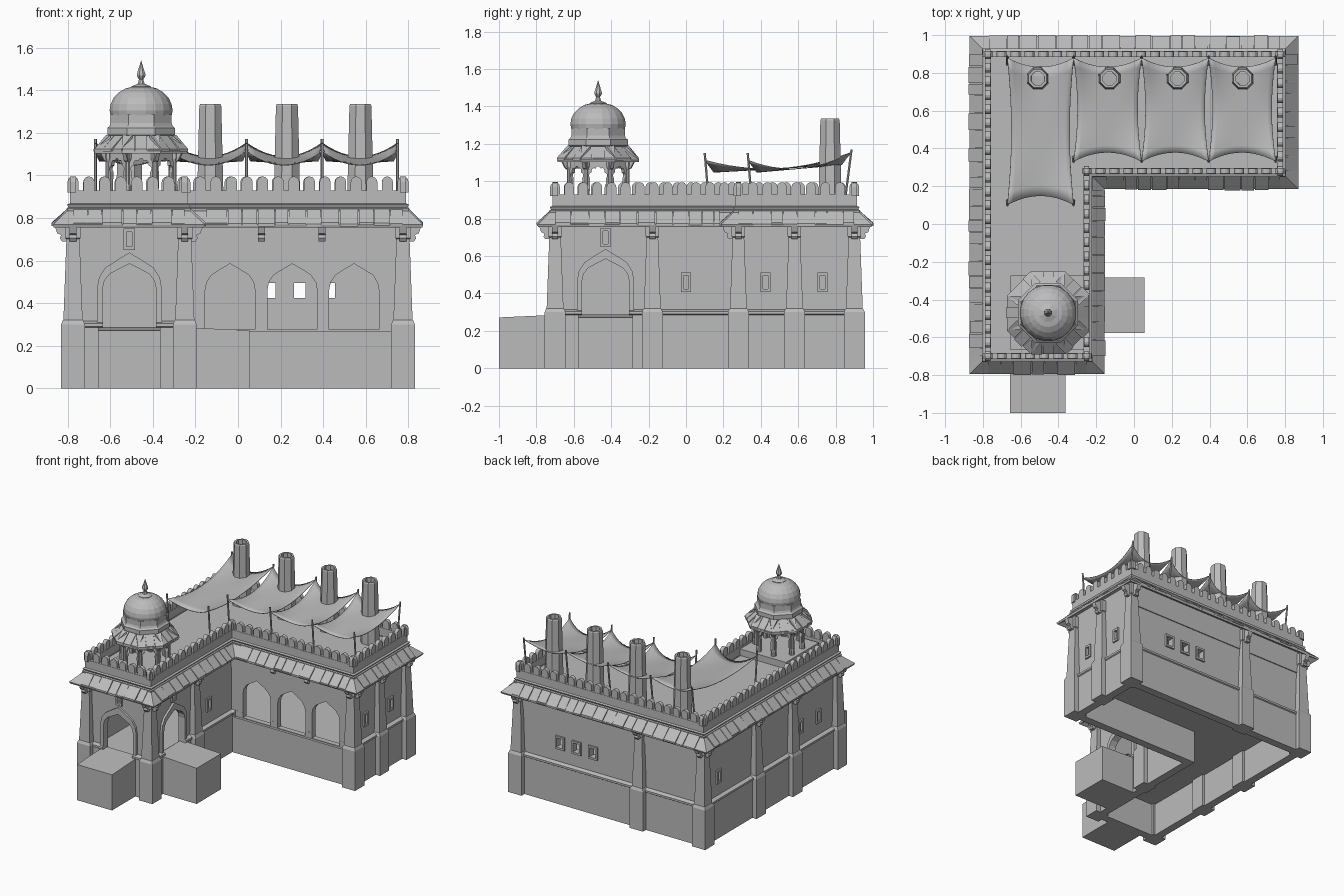
import bpy, bmesh, math, random
from mathutils import Vector, Matrix

random.seed(4)
cube = bpy.data.objects.get("Cube")
if cube:
    bpy.data.objects.remove(cube)

stone = bpy.data.materials.new("grey_stone")
stone.use_nodes = True
stone.diffuse_color = (0.5, 0.5, 0.5, 1)
stone.node_tree.nodes["Principled BSDF"].inputs["Base Color"].default_value = (0.5, 0.5, 0.5, 1)

parts = {}
FRONT, EAST, BACK, WEST = Vector((0, -1, 0)), Vector((1, 0, 0)), Vector((0, 1, 0)), Vector((-1, 0, 0))
UP = Vector((0, 0, 1))

# Corners of the L-shaped plan, with the direction each one moves when offset
XW, XT, XE, YF, YT, YB = -0.775, -0.25, 0.775, -0.7, 0.28, 0.9
CORNERS = [(XW, YF, -1, -1), (XT, YF, 1, -1), (XT, YT, 1, -1),
           (XE, YT, 1, -1), (XE, YB, 1, 1), (XW, YB, -1, 1)]
NORMALS = [FRONT, EAST, FRONT, EAST, BACK, WEST]


def mesh(name):
    return parts.setdefault(name, bmesh.new()) if name not in parts else parts[name]


def plan(d):
    return [Vector((x + sx * d, y + sy * d, 0)) for x, y, sx, sy in CORNERS]


def frame(normal, origin):
    """Local x runs along the wall, y up, z outward."""
    m = Matrix((UP.cross(normal), UP, normal)).transposed().to_4x4()
    m.translation = origin
    return m


def at(normal, plane, pos):
    return frame(normal, Vector((pos, plane, 0)) if normal.y else Vector((plane, pos, 0)))


def prism(name, pts, m, lo, hi, sideways=False):
    """Extrude an outline outward, or along the wall when sideways."""
    bm = mesh(name)
    place = (lambda a, b, c: m @ Vector((c, b, a))) if sideways else (lambda a, b, c: m @ Vector((a, b, c)))
    rows = [[bm.verts.new(place(a, b, c)) for a, b in pts] for c in (lo, hi)]
    bm.faces.new(rows[0])
    bm.faces.new(rows[1])
    for i in range(len(pts)):
        j = (i + 1) % len(pts)
        bm.faces.new((rows[0][i], rows[0][j], rows[1][j], rows[1][i]))


def loft(name, loops, wrap=True):
    """Join equal closed loops of points."""
    bm = mesh(name)
    rows = [[bm.verts.new(p) for p in loop] for loop in loops]
    for k in range(len(rows) if wrap else len(rows) - 1):
        a, b = rows[k], rows[(k + 1) % len(rows)]
        for i in range(len(a)):
            j = (i + 1) % len(a)
            bm.faces.new((a[i], a[j], b[j], b[i]))


def course(name, profile):
    loft(name, [[p + UP * z for p in plan(d)] for d, z in profile])


def surround(name, inner, outer, m, lo, hi):
    loft(name, [[m @ Vector((a, b, c)) for a, b in pts]
                for pts, c in ((inner, lo), (inner, hi), (outer, hi), (outer, lo))])


def turned(name, profile, sides, x, y):
    ring = [2 * math.pi * (i + 0.5) / sides for i in range(sides)]
    loft(name, [[Vector((x + max(r, 0.0005) * math.cos(a), y + max(r, 0.0005) * math.sin(a), z))
                 for a in ring] for r, z in profile], wrap=False)


def rect(w, lo, hi):
    return [(-w, lo), (w, lo), (w, hi), (-w, hi)]


def arch(w, sill, spring, apex):
    h = apex - spring
    right = [(w, sill), (w, spring), (w * 0.94, spring + h * 0.3), (w * 0.75, spring + h * 0.57),
             (w * 0.4, spring + h * 0.78), (w * 0.14, spring + h * 0.92)]
    return right + [(0, apex)] + [(-a, b) for a, b in reversed(right)]


# Walls, plinth, cornice, parapet and eaves
course("walls", [(-0.04, 0), (0, 0), (0, 0.85), (-0.04, 0.85)])
course("plinth", [(-0.03, 0), (0.02, 0), (0.02, 0.285), (0.028, 0.29), (0.028, 0.305), (0.003, 0.315), (-0.03, 0.315)])
course("cornice", [(-0.02, 0.82), (0.025, 0.82), (0.03, 0.845), (0.022, 0.85), (0.028, 0.862), (0.01, 0.87), (-0.02, 0.87)])
course("parapet", [(-0.017, 0.85), (0.015, 0.85), (0.015, 0.93), (-0.017, 0.93)])
course("eaves", [(-0.01, 0.82), (0.09, 0.755), (0.095, 0.768), (0.02, 0.84), (-0.01, 0.84)])
for name, lo, hi in (("floor", 0.25, 0.27), ("roof_deck", 0.84, 0.865)):
    prism(name, [p.xy for p in plan(-0.015)], Matrix(), lo, hi)

# Eave slabs and merlons along every side
corners = plan(0)
for i, normal in enumerate(NORMALS):
    start, end = corners[i], corners[(i + 1) % 6]
    length = (end - start).length
    m = frame(normal, start)
    u, stop = (0.1 if i == 2 else 0), length - (0.1 if i == 1 else 0)
    while u < stop - 0.03:
        w = min(random.uniform(0.06, 0.1), stop - u)
        d, z = random.uniform(0.09, 0.102), random.uniform(0.768, 0.776)
        prism("eave_slabs", [(0.02, 0.835), (d, z - 0.008), (d, z + 0.004), (0.02, 0.85)], m, u + 0.002, u + w - 0.002, True)
        u += w
    count = round(length / 0.073)
    for k in range(count + 1):
        c = length * k / count
        top = [(c + 0.026 * math.cos(a), 0.968 + 0.027 * math.sin(a))
               for a in (math.pi * s / 6 for s in range(7))]
        prism("merlons", [(c + 0.026, 0.92)] + top + [(c - 0.026, 0.92)], m, -0.015, 0.013)

# Doors and arcade openings
DOORS = [at(FRONT, YF, -0.51), at(EAST, XT, -0.43)]
for m in DOORS:
    prism("opening_cutter", arch(0.125, 0.28, 0.47, 0.585), m, -0.08, 0.08)
    surround("door_surrounds", arch(0.125, 0.28, 0.47, 0.585), arch(0.152, 0.28, 0.47, 0.638), m, -0.02, 0.016)
for x in (-0.037, 0.255, 0.545):
    prism("opening_cutter", arch(0.117, 0.275, 0.46, 0.585), at(FRONT, YT, x), -0.08, 0.08)
prism("ledge_cutter", [(-0.215, 0.27), (0.73, 0.27), (0.73, 0.4), (-0.215, 0.4)], at(FRONT, YT, 0), 0.001, 0.1)

# Windows: open ones at the back, recessed slits elsewhere
for x in (0.15, 0.29, 0.43):
    m = at(BACK, YB, x)
    prism("opening_cutter", rect(0.026, 0.425, 0.495), m, -0.08, 0.08)
    surround("window_frames", rect(0.026, 0.425, 0.495), rect(0.038, 0.41, 0.51), m, -0.02, 0.012)
slits = [at(EAST, XT, 0), at(EAST, XE, 0.425), at(EAST, XE, 0.73)]
slits += [at(WEST, XW, y) for y in (0.72, -0.27, -0.48)]
for m, rise in [(m, 0) for m in slits] + [(m, 0.24) for m in DOORS]:
    lo, hi = 0.425 + rise, 0.495 + rise
    prism("opening_cutter", rect(0.013, lo, hi), m, -0.025, 0.08)
    surround("window_frames", rect(0.013, lo, hi), rect(0.027, lo - 0.016, hi + 0.016), m, -0.02, 0.012)

# Shallow frieze on the long walls of the wing
prism("frieze", [(-0.25, 0.64), (0.76, 0.64), (0.76, 0.8), (-0.25, 0.8)], at(FRONT, YT, 0), -0.005, 0.007)
prism("frieze", rect(0.76, 0.64, 0.8), at(BACK, YB, 0), -0.005, 0.007)


# Tapered buttresses with scrolled brackets under the eaves
def bracket(m, d):
    prism("brackets", [(d - 0.01, 0.69), (d + 0.02, 0.69), (d + 0.03, 0.705), (d + 0.024, 0.72), (d + 0.042, 0.728),
                       (d + 0.055, 0.765), (d - 0.01, 0.79)], m, -0.016, 0.016, True)


BUTTRESSES = [(XW, YF, [FRONT, WEST]), (XT, YF, [FRONT, EAST]), (XE, YT, [FRONT, EAST]), (XE, YB, [BACK, EAST]),
              (XW, YB, [BACK, WEST]), (XT, -0.18, [EAST]), (XE, 0.58, [EAST]), (XT, YB, [BACK]),
              (XW, 0.28, [WEST]), (XW, -0.16, [WEST])]
SHAFT = [(0, 0), (0.056, 0), (0.056, 0.3), (0.048, 0.318), (0.045, 0.32), (0.031, 0.7), (0.036, 0.705), (0.036, 0.79), (0, 0.79)]
for x, y, sides in BUTTRESSES:
    turned("buttresses", [(r * math.sqrt(2), z) for r, z in SHAFT], 4, x, y)
    for normal in sides:
        bracket(frame(normal, Vector((x, y, 0))), 0.032)
for x in (0.11, 0.395):
    bracket(at(FRONT, YT, x), 0)

# Entrance blocks in front of the doors
for m, reach in zip(DOORS, (0.3, 0.305)):
    prism("entrance_blocks", [(-0.03, 0), (reach, 0), (reach, 0.272), (-0.03, 0.287)], m, -0.147, 0.147, True)

# Chimneys
for x in (-0.51, -0.13, 0.23, 0.575):
    turned("chimneys", [(0.068, 0.86), (0.056, 1.325), (0.052, 1.335), (0.038, 1.335), (0.036, 0.95), (0, 0.95)], 8, x, 0.77)


# Cloth awnings on thin leaning poles
def pole(x, y, lean, top):
    a, b = Vector((x, y - lean, 0.86)), Vector((x, y, top))
    ring = [Vector((math.cos(k * math.pi / 3), math.sin(k * math.pi / 3), 0)) * 0.007 for k in range(6)]
    loft("poles", [[p + r for r in ring] for p in (a, b)], wrap=False)


XS = [-0.67, -0.32, 0.04, 0.395, 0.75]
for k in range(4):
    x0, x1, y0, y1 = XS[k], XS[k + 1], (0.33 if k else 0.1), 0.88
    bm, n, grid = mesh("awnings"), 12, []
    for j in range(n + 1):
        row = []
        for i in range(n + 1):
            s, t = 2 * i / n - 1, 2 * j / n - 1
            x = (x0 + x1) / 2 + s * ((x1 - x0) / 2 - 0.02 * (1 - t * t))
            y = (y0 + y1) / 2 + t * ((y1 - y0) / 2 - 0.048 * (1 - s * s))
            z = 1.135 + 0.02 * t - 0.065 * (1 - s * s * t * t)
            row.append(bm.verts.new((x, y, z)))
        grid.append(row)
    for j in range(n):
        for i in range(n):
            bm.faces.new((grid[j][i], grid[j][i + 1], grid[j + 1][i + 1], grid[j + 1][i]))
for x in XS:
    pole(x, 0.885, 0.04, 1.17)
    pole(x, 0.1 if x < -0.5 else 0.33, -0.025, 1.15)
pole(XS[1], 0.1, -0.025, 1.15)

# Domed pavilion: platform, cusped arcade, eaves, dome and finial
CX, CY = -0.455, -0.47
turned("pavilion_platform", [(0.28, 0.86), (0.28, 0.915), (0, 0.915)], 4, CX, CY)
cusps = []
for s in range(31):
    a = math.pi * s / 30
    r = 0.84 + 0.16 * abs(math.sin(5 * a))
    cusps.append((0.05 * r * math.cos(a), 1.015 + 0.065 * r * math.sin(a)))
panel = [(0.068, 0.91), (0.068, 1.13), (-0.068, 1.13), (-0.068, 0.91), (-0.046, 0.91)] + cusps[::-1] + [(0.046, 0.91)]
for k in range(8):
    a = k * math.pi / 4
    normal = Vector((math.cos(a), math.sin(a), 0))
    m = frame(normal, Vector((CX, CY, 0)))
    prism("pavilion_arcade", panel, m, 0.142, 0.162)
    for c in (-0.06, 0, 0.06):
        d = random.uniform(0.208, 0.226)
        prism("pavilion_slabs", [(0.145, 1.175), (d, 1.112), (d, 1.124), (0.145, 1.19)], m, c - 0.028, c + 0.028, True)
    a += math.pi / 8
    corner = Vector((math.cos(a), math.sin(a), 0))
    m = frame(corner, Vector((CX, CY, 0)))
    x, y = (m.translation + corner * 0.168).xy
    turned("pavilion_columns", [(0.018, 0.91), (0.018, 0.95), (0.013, 0.96), (0.013, 1.06), (0.02, 1.08), (0.02, 1.12)], 8, x, y)
    prism("pavilion_brackets", [(0.17, 1.06), (0.19, 1.07), (0.215, 1.115), (0.17, 1.14)], m, -0.009, 0.009, True)
turned("pavilion_eaves", [(0.15, 1.13), (0.236, 1.102), (0.236, 1.115), (0.155, 1.185), (0.172, 1.19), (0.172, 1.222),
                          (0.16, 1.232), (0.155, 1.245), (0.155, 1.285), (0, 1.285)], 8, CX, CY)
turned("pavilion_ceiling", [(0.16, 1.13), (0, 1.13)], 8, CX, CY)
turned("dome", [(0.145, 1.28), (0.15, 1.305), (0.145, 1.335), (0.13, 1.365), (0.105, 1.39), (0.075, 1.408), (0.045, 1.415),
                (0, 1.42)], 20, CX, CY)
turned("finial", [(0.048, 1.41), (0.05, 1.418), (0.018, 1.43), (0.011, 1.45), (0.022, 1.468), (0.021, 1.478),
                  (0.01, 1.51), (0, 1.54)], 8, CX, CY)

# Turn every part into an object
built = {}
for name, bm in parts.items():
    bmesh.ops.recalc_face_normals(bm, faces=bm.faces[:])
    data = bpy.data.meshes.new(name)
    bm.to_mesh(data)
    bm.free()
    data.materials.append(stone)
    built[name] = bpy.data.objects.new(name, data)
    bpy.context.scene.collection.objects.link(built[name])

for face in built["awnings"].data.polygons:
    face.use_smooth = True
cloth = built["awnings"].modifiers.new("thickness", 'SOLIDIFY')
cloth.thickness = 0.004

# Cut the openings
for name, cutters in (("walls", ["opening_cutter"]), ("frieze", ["opening_cutter"]),
                      ("plinth", ["opening_cutter", "ledge_cutter"])):
    for cutter in cutters:
        cut = built[name].modifiers.new(cutter, 'BOOLEAN')
        cut.operation, cut.solver, cut.object = 'DIFFERENCE', 'EXACT', built[cutter]
for name in ("opening_cutter", "ledge_cutter"):
    built[name].hide_render = True
    built[name].display_type = 'WIRE'
